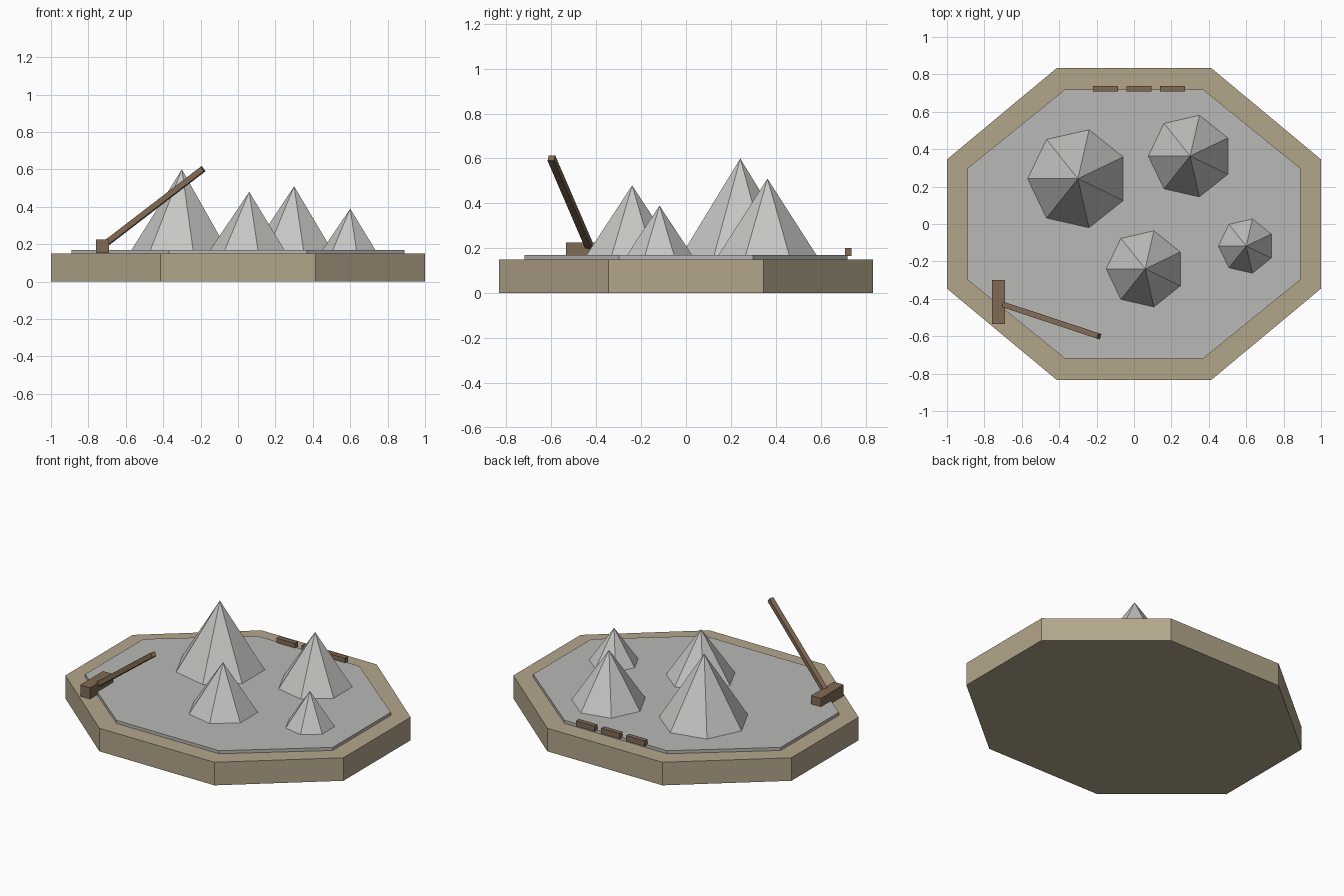
import bpy, math
from mathutils import Vector, Matrix

if "Cube" in bpy.data.objects:
    bpy.data.objects.remove(bpy.data.objects["Cube"])


def material(name, rgb):
    m = bpy.data.materials.new(name)
    m.diffuse_color = (*rgb, 1)
    m.use_nodes = True
    m.node_tree.nodes["Principled BSDF"].inputs["Base Color"].default_value = m.diffuse_color
    return m


TAN = material("sandstone", (0.45, 0.38, 0.26))
GRAVEL = material("gravel", (0.48, 0.48, 0.47))
STONE = material("pale_stone", (0.56, 0.56, 0.54))
WOOD = material("timber", (0.22, 0.145, 0.09))


def finish(name, mat):
    ob = bpy.context.object
    ob.name = name
    ob.data.materials.append(mat)
    return ob


def octagon(name, half_x, half_y, z0, z1, mat):
    """Flat-sided octagonal slab stretched to the given half sizes."""
    r = 1 / math.cos(math.pi / 8)
    bpy.ops.mesh.primitive_cylinder_add(vertices=8, radius=r, depth=1)
    ob = finish(name, mat)
    ob.data.transform(Matrix.Translation((0, 0, (z0 + z1) / 2))
                      @ Matrix.Diagonal((half_x, half_y, z1 - z0, 1))
                      @ Matrix.Rotation(math.pi / 8, 4, 'Z'))


def box(name, lo, hi, mat):
    lo, hi = Vector(lo), Vector(hi)
    bpy.ops.mesh.primitive_cube_add(size=1, location=(lo + hi) / 2)
    finish(name, mat).scale = hi - lo


def heap(name, x, y, radius, top, z0=0.168):
    """Seven-sided cone with one corner pointing to -x."""
    bpy.ops.mesh.primitive_cone_add(vertices=7, radius1=radius, radius2=0, depth=top - z0,
                                    location=(x, y, (top + z0) / 2))
    ob = finish(name, STONE)
    ob.data.transform(Matrix.Rotation(math.pi / 2, 4, 'Z'))


def beam(name, start, end, width, mat):
    a, b = Vector(start), Vector(end)
    bpy.ops.mesh.primitive_cube_add(size=1, location=(a + b) / 2)
    ob = finish(name, mat)
    ob.scale = (width, width, (b - a).length)
    ob.rotation_euler = (b - a).to_track_quat('Z', 'Y').to_euler()


# Yard: outer rim block and raised gravel floor
octagon("rim", 1.0, 0.833, 0, 0.15, TAN)
octagon("gravel_floor", 0.89, 0.72, 0.004, 0.17, GRAVEL)

# Stone heaps
for i, args in enumerate([(-0.30, 0.242, 0.27, 0.60), (0.30, 0.363, 0.225, 0.51),
                          (0.06, -0.24, 0.21, 0.48), (0.60, -0.118, 0.15, 0.39)]):
    heap(f"stone_heap_{i + 1}", *args)

# Crane: foot block and slanted jib
box("crane_foot", (-0.76, -0.535, 0.152), (-0.69, -0.30, 0.225), WOOD)
beam("crane_jib", (-0.72, -0.424, 0.193), (-0.187, -0.6, 0.602), 0.03, WOOD)

# Row of sleepers along the back edge
for i, x in enumerate((-0.153, 0.027, 0.207)):
    box(f"sleeper_{i + 1}", (x - 0.067, 0.708, 0.165), (x + 0.067, 0.738, 0.2), WOOD)
